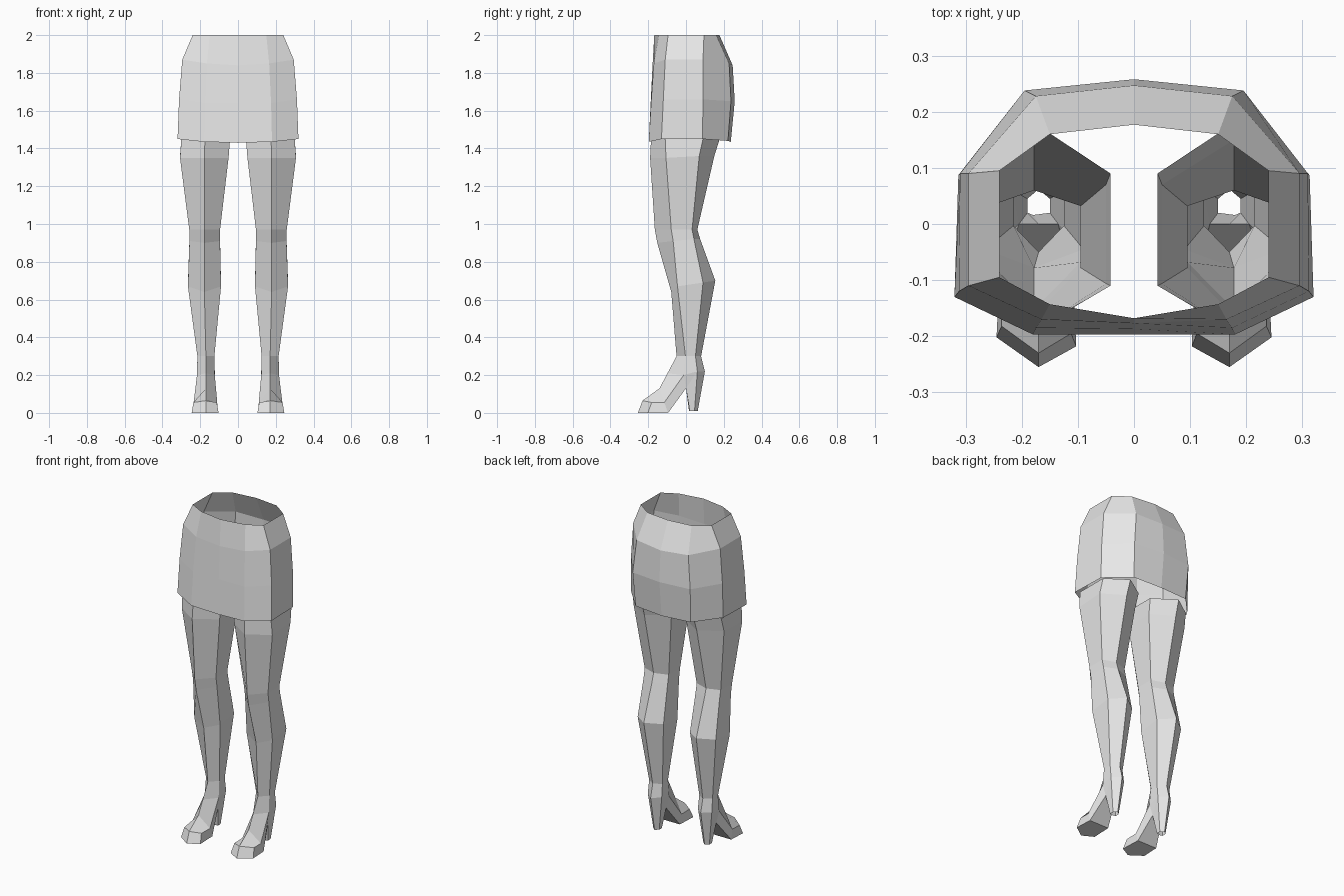
import bpy, bmesh

if "Cube" in bpy.data.objects:
    bpy.data.objects.remove(bpy.data.objects["Cube"], do_unlink=True)

grey = bpy.data.materials.new("light_grey")
grey.use_nodes = True
grey.diffuse_color = (0.8, 0.8, 0.8, 1)
grey.node_tree.nodes["Principled BSDF"].inputs["Base Color"].default_value = (0.8, 0.8, 0.8, 1)


def ring(bm, pts, s=1):
    return [bm.verts.new((s * x, y, z)) for x, y, z in pts]


def bridge(bm, a, b):
    n = len(a)
    for i in range(n):
        j = (i + 1) % n
        bm.faces.new((a[i], a[j], b[j], b[i]))


def finish(bm, name):
    bmesh.ops.recalc_face_normals(bm, faces=bm.faces[:])
    mesh = bpy.data.meshes.new(name)
    bm.to_mesh(mesh)
    bm.free()
    mesh.materials.append(grey)
    ob = bpy.data.objects.new(name, mesh)
    bpy.context.collection.objects.link(ob)


# Skirt: half outlines from front centre to back centre, mirrored into rings
skirt_rows = [
    [(0, -.168, 2), (.15, -.143, 2), (.24, -.095, 2), (.24, .095, 2), (.15, .16, 2), (0, .177, 2)],
    [(0, -.177, 1.84), (.165, -.17, 1.85), (.295, -.11, 1.87), (.295, .09, 1.87), (.175, .228, 1.85), (0, .247, 1.84)],
    [(0, -.187, 1.64), (.175, -.185, 1.64), (.312, -.12, 1.66), (.31, .09, 1.66), (.195, .238, 1.65), (0, .258, 1.65)],
    [(0, -.197, 1.43), (.18, -.197, 1.435), (.32, -.13, 1.45), (.313, .087, 1.45), (.187, .222, 1.44), (0, .237, 1.435)],
]
bm = bmesh.new()
rows = [ring(bm, h + [(-x, y, z) for x, y, z in h[-2:0:-1]]) for h in skirt_rows]
for a, b in zip(rows, rows[1:]):
    bridge(bm, a, b)
finish(bm, "skirt")

# Leg rings: front, outer front, outer back, back, inner back, inner front
leg_rows = [
    # outer x, inner x, mid x, then (y, z) of front, front side, back side, back
    (.30, .042, .175, (-.185, 1.45), (-.11, 1.45), (.09, 1.45), (.178, 1.45)),
    (.307, .05, .178, (-.19, 1.35), (-.106, 1.35), (.07, 1.36), (.15, 1.36)),
    (.258, .095, .178, (-.165, .97), (-.078, .97), (.032, .97), (.06, .97)),
    (.257, .095, .178, (-.152, .90), (-.068, .91), (.042, .92), (.075, .92)),
    (.265, .09, .178, (-.078, .64), (-.045, .67), (.09, .69), (.155, .70)),
    (.215, .125, .17, (-.05, .30), (-.003, .30), (.05, .30), (.08, .30)),
    (.217, .123, .17, (-.098, .21), (-.012, .20), (.06, .22), (.10, .22)),
]


def build_leg(s, name):
    bm = bmesh.new()
    rows = []
    for xo, xi, xm, f, fs, bs, b in leg_rows:
        rows.append(ring(bm, [(xm, *f), (xo, *fs), (xo, *bs), (xm, *b), (xi, *bs), (xi, *fs)], s))
    for a, b in zip(rows, rows[1:]):
        bridge(bm, a, b)
    front, fo, bo, back, bi, fi = rows[-1]

    # Arch between foot and heel
    ao, am, ai = ring(bm, [(.205, 0, .13), (.17, 0, .13), (.135, 0, .13)], s)
    bm.faces.new((fo, bo, ao))
    bm.faces.new((fi, ai, bi))

    # Open narrow heel
    tip = ring(bm, [(.18, .016, .01), (.19, .02, .01), (.19, .045, .01),
                    (.17, .062, .01), (.15, .045, .01), (.15, .02, .01)], s)
    bridge(bm, [am, ao, bo, back, bi, ai], tip)

    # Foot: top, outer side, outer sole, sole middle, inner sole, inner side
    ball = ring(bm, [(.17, -.14, .13), (.235, -.115, .055), (.24, -.095, 0),
                     (.17, -.095, 0), (.108, -.095, 0), (.11, -.115, .055)], s)
    toe = ring(bm, [(.17, -.23, .065), (.236, -.182, .055), (.245, -.202, 0),
                    (.17, -.255, 0), (.103, -.218, 0), (.112, -.195, .055)], s)
    bridge(bm, [front, fo, ao, am, ai, fi], ball)
    bridge(bm, ball, toe)
    bm.faces.new((toe[0], toe[1], toe[2], toe[3]))
    bm.faces.new((toe[0], toe[3], toe[4], toe[5]))
    finish(bm, name)


build_leg(1, "left_leg")
build_leg(-1, "right_leg")
